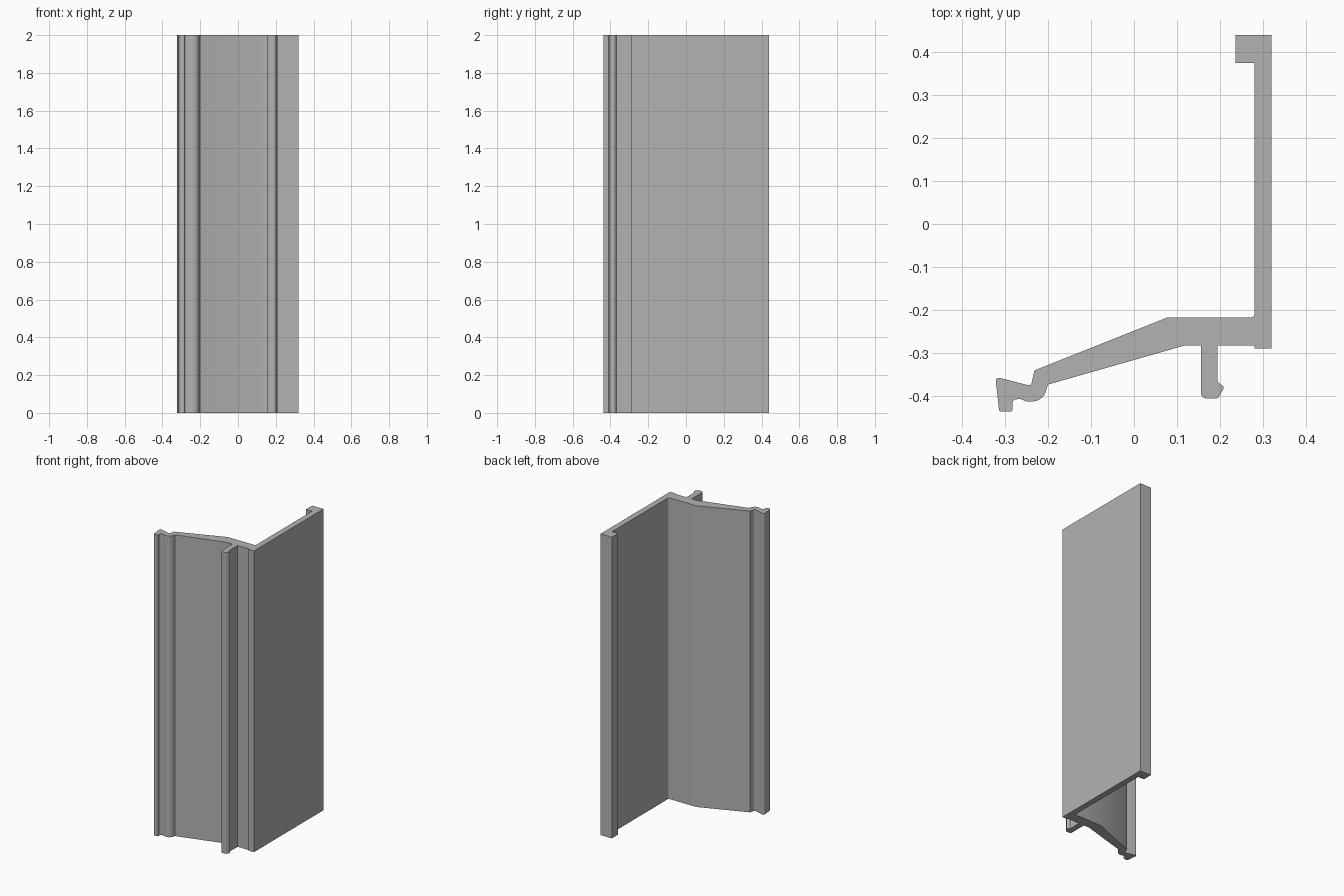
import bpy
import bmesh
import math
from mathutils import Vector

HEIGHT = 2.0
ARC_STEPS = 6

default_cube = bpy.data.objects.get("Cube")
if default_cube:
    bpy.data.objects.remove(default_cube, do_unlink=True)


def make_material(name, color):
    material = bpy.data.materials.new(name)
    material.use_nodes = True
    material.diffuse_color = color
    material.node_tree.nodes["Principled BSDF"].inputs["Base Color"].default_value = color
    return material


def fillet(before, corner, after, radius):
    """Return the points of an arc that rounds one corner of the outline."""
    to_before = (before - corner).normalized()
    to_after = (after - corner).normalized()
    half_angle = to_before.angle(to_after) / 2
    reach = radius / math.tan(half_angle)
    start = corner + to_before * reach
    end = corner + to_after * reach
    middle = (to_before + to_after).normalized()
    center = corner + middle * (radius / math.sin(half_angle))
    points = []
    for step in range(ARC_STEPS + 1):
        direction = (start - center).lerp(end - center, step / ARC_STEPS)
        points.append(center + direction.normalized() * radius)
    return points


def rounded_outline(corners):
    """Corners are (x, y) when sharp or (x, y, radius) when rounded."""
    places = [Vector(corner[:2]) for corner in corners]
    outline = []
    for index, corner in enumerate(corners):
        if len(corner) == 2:
            outline.append(places[index])
        else:
            following = places[(index + 1) % len(places)]
            outline += fillet(places[index - 1], places[index], following, corner[2])
    return outline


def extrude_profile(name, corners, height, material):
    bm = bmesh.new()
    base = bm.faces.new([bm.verts.new((p.x, p.y, 0)) for p in rounded_outline(corners)])
    result = bmesh.ops.extrude_face_region(bm, geom=[base], use_keep_orig=True)
    top = [item for item in result["geom"] if isinstance(item, bmesh.types.BMVert)]
    bmesh.ops.translate(bm, verts=top, vec=(0, 0, height))
    bmesh.ops.recalc_face_normals(bm, faces=bm.faces)
    mesh = bpy.data.meshes.new(name)
    bm.to_mesh(mesh)
    bm.free()
    mesh.materials.append(material)
    part = bpy.data.objects.new(name, mesh)
    bpy.context.collection.objects.link(part)
    bpy.ops.object.select_all(action="DESELECT")
    part.select_set(True)
    bpy.context.view_layer.objects.active = part
    bpy.ops.object.shade_smooth_by_angle(angle=math.radians(30))
    return part


# Long side flange with the small step at its front end
side_flange = [(.237, .44), (.32, .44), (.32, -.29), (.281, -.29), (.281, -.283)]

# Short leg with a rounded foot and a small catch
clip_leg = [(.195, -.283), (.195, -.367), (.21, -.38, .006),
            (.196, -.407, .012), (.156, -.407, .014), (.156, -.283)]

# Sloping web, underside
web_front = [(.118, -.283), (-.2, -.374)]

# Curved hook and tip at the free edge
hook_tip = [(-.213, -.412, .032), (-.25, -.414, .03), (-.266, -.407, .01),
            (-.283, -.41, .008), (-.283, -.437, .005), (-.314, -.437, .005),
            (-.323, -.356, .007), (-.24, -.377, .006)]

# Sloping web, upper side, returning to the flange and its end lip
web_back = [(-.232, -.341), (.077, -.218), (.281, -.218, .01)]
end_lip = [(.281, .375), (.237, .375)]

grey = make_material("plain grey", (.45, .45, .45, 1))
extrude_profile("extruded_trim",
                side_flange + clip_leg + web_front + hook_tip + web_back + end_lip,
                HEIGHT, grey)
